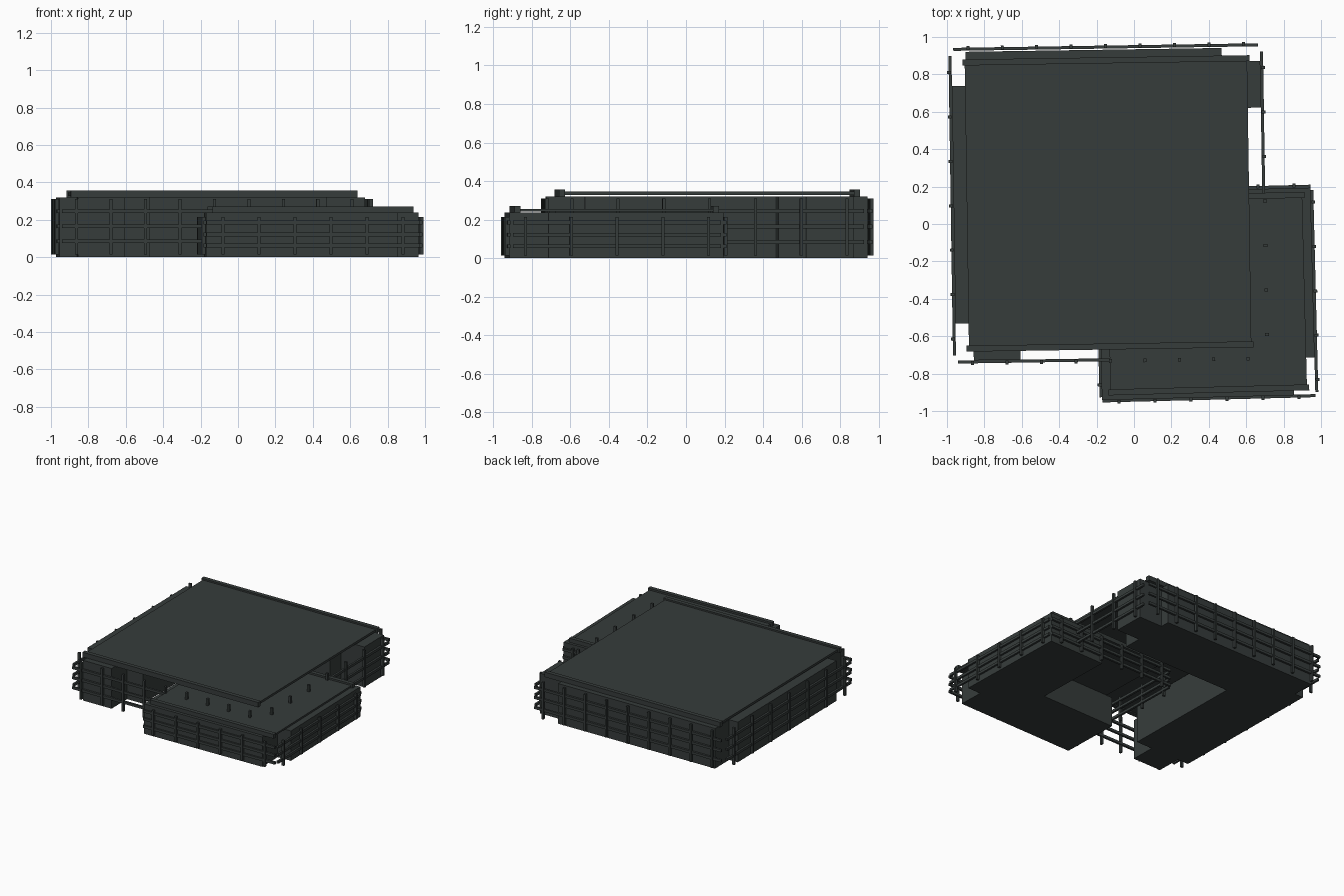
import bpy, bmesh
from mathutils import Matrix, Vector

cube = bpy.data.objects.get("Cube")
if cube:
    bpy.data.objects.remove(cube)

slate = bpy.data.materials.new("dark_slate")
slate.use_nodes = True
colour = (0.037, 0.045, 0.044, 1)
slate.diffuse_color = colour
slate.node_tree.nodes["Principled BSDF"].inputs["Base Color"].default_value = colour


def boxes(name, spans, place):
    """One object made of boxes, each given as x, y and z ranges."""
    bm = bmesh.new()
    for span in spans:
        lo, hi = (Vector(c) for c in zip(*span))
        bmesh.ops.create_cube(bm, size=1, matrix=Matrix.Translation((lo + hi) / 2)
                              @ Matrix.Diagonal((*(hi - lo), 1)))
    mesh = bpy.data.meshes.new(name)
    bm.to_mesh(mesh)
    bm.free()
    mesh.materials.append(slate)
    ob = bpy.data.objects.new(name, mesh)
    ob.matrix_world = place
    bpy.context.collection.objects.link(ob)
    return ob


def around(p, r):
    return (p - r, p + r)


def spread(half, count):
    return [half * (2 * i / (count - 1) - 1) for i in range(count)]


def fence(name, hx, hy, reach, rail_z, post_z, post_x, post_y, place):
    # Horizontal rails along all four sides
    rails, posts = [], []
    for s in (-1, 1):
        for z in rail_z:
            rails.append((around(0, reach[0]), around(s * hy, .008), around(z, .010)))
            rails.append((around(s * hx, .008), around(0, reach[1]), around(z, .010)))
        # Upright posts just outside the rails
        posts += [(around(x, .008), around(s * (hy + .006), .010), post_z) for x in post_x]
        posts += [(around(s * (hx + .006), .010), around(y, .008), post_z) for y in post_y]
    boxes(name + "_rails", rails, place)
    boxes(name + "_posts", posts, place)


def roof(name, hx, hy, z, place):
    # Thin sheet with a raised beam along the front and the back
    base, sheet_low, sheet_top, beam_top = z
    boxes(name + "_roof", [(around(0, hx), around(0, hy), (sheet_low, sheet_top))], place)
    boxes(name + "_roof_beams",
          [(around(0, hx + .012), around(s * (hy + .015), .016), (base, beam_top))
           for s in (-1, 1)], place)


# Large hall
large = Matrix.Translation((-.139, .11, 0)) @ Matrix.Rotation(.015, 4, "Z")
tall = (0, .32)
for name, x, y in (("back", (-.75, .62), (.36, .822)),
                   ("left", (-.825, -.34), (-.63, .64)),
                   ("front", (-.73, -.48), (-.828, -.40)),
                   ("right", (.36, .825), (.50, .75))):
    boxes("large_hall_" + name + "_block", [(x, y, tall)], large)
fence("large_hall", .833, .836, (.815, .80), (.085, .165, .245), (.015, .31),
      spread(.737, 9), spread(.713, 7), large)
roof("large_hall", .755, .75, (.318, .327, .345, .357), large)

# Small hall
small = Matrix.Translation((.387, -.372, 0)) @ Matrix.Rotation(.025, 4, "Z")
low = (0, .238)
for name, x, y in (("front", (-.572, .455), (-.555, -.08)),
                   ("side", (.08, .57), (-.355, .552))):
    boxes("small_hall_" + name + "_block", [(x, y, low)], small)
fence("small_hall", .577, .56, (.57, .54), (.062, .122, .185), (.015, .215),
      spread(.482, 6), spread(.475, 5), small)
roof("small_hall", .525, .5, (.236, .242, .256, .270), small)
